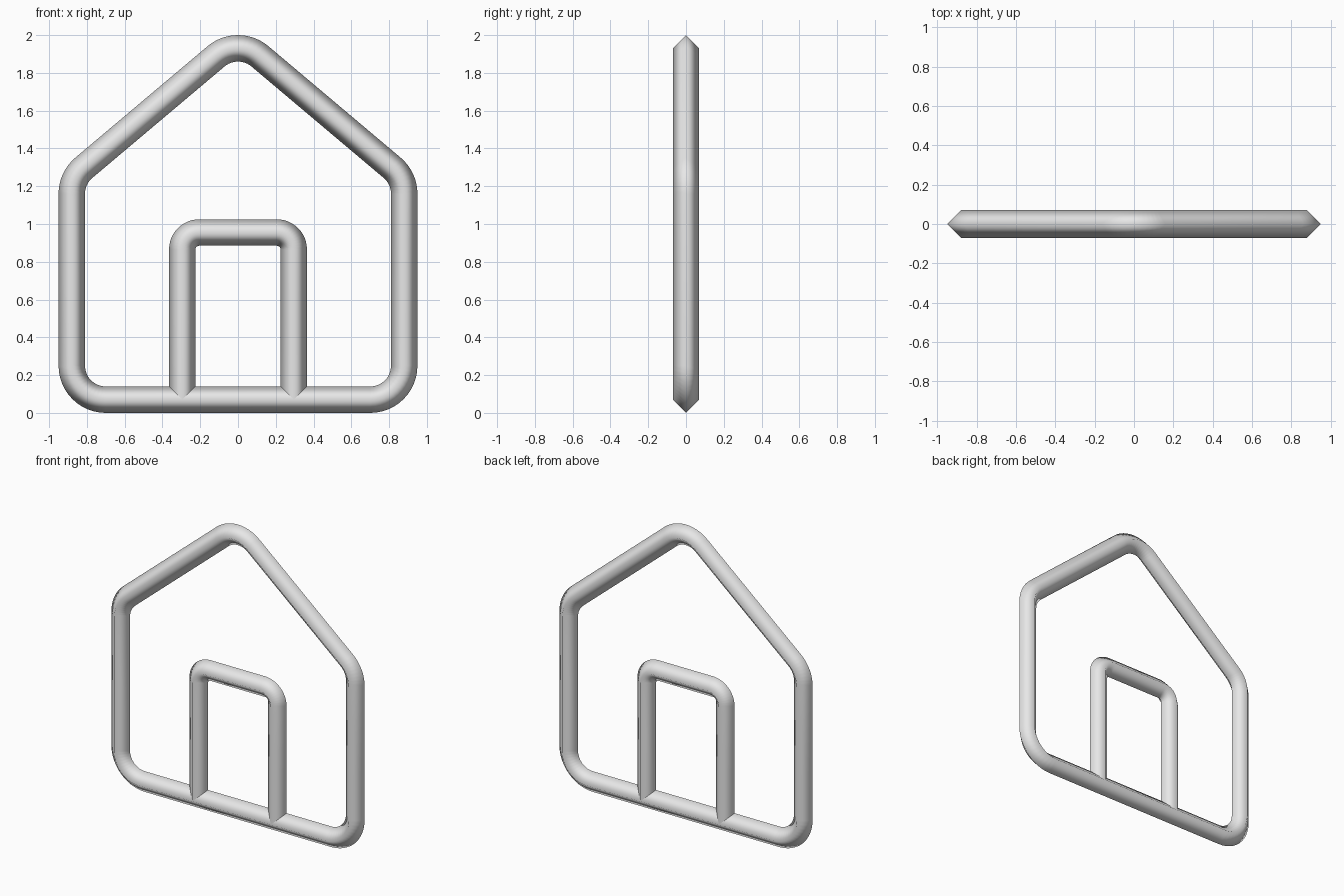
import bpy, bmesh, math

if "Cube" in bpy.data.objects:
    bpy.data.objects.remove(bpy.data.objects["Cube"])

R = 0.07  # half-width of the four-sided tube

grey = bpy.data.materials.new("light_grey")
grey.diffuse_color = (0.8, 0.8, 0.8, 1)
grey.use_nodes = True
grey.node_tree.nodes["Principled BSDF"].inputs["Base Color"].default_value = grey.diffuse_color


def arc(cx, cz, r, a0, a1, n):
    """Points (x, z, outward angle) along an arc, angles in degrees."""
    out = []
    for i in range(n + 1):
        a = math.radians(a0 + (a1 - a0) * i / n)
        out.append((cx + r * math.cos(a), cz + r * math.sin(a), a))
    return out


def tube(name, path, closed):
    """Sweep a diamond section along a path in the xz plane, smooth shaded."""
    bm = bmesh.new()
    rings = []
    for x, z, a in path:
        c, s = math.cos(a) * R, math.sin(a) * R
        rings.append([bm.verts.new(p) for p in (
            (x + c, 0, z + s), (x, -R, z), (x - c, 0, z - s), (x, R, z))])
    pairs = list(zip(rings, rings[1:]))
    if closed:
        pairs.append((rings[-1], rings[0]))
    for p, q in pairs:
        for k in range(4):
            f = bm.faces.new((p[k], p[(k + 1) % 4], q[(k + 1) % 4], q[k]))
            f.smooth = True
    if not closed:
        bm.faces.new(rings[0])
        bm.faces.new(rings[-1][::-1])
    bmesh.ops.recalc_face_normals(bm, faces=bm.faces)
    me = bpy.data.meshes.new(name)
    bm.to_mesh(me)
    bm.free()
    me.materials.append(grey)
    ob = bpy.data.objects.new(name, me)
    bpy.context.collection.objects.link(ob)
    return ob


# House outline: five rounded corners joined by straight runs
W, LOW, EAVE, APEX, CR = 0.70, 0.25, 1.16, 1.75, 0.18
pitch = math.degrees(math.atan2(APEX - EAVE, W))
roof = 90 - pitch
outline = (arc(W, LOW, CR, -90, 0, 12)
           + arc(W, EAVE, CR, 0, roof, 8)
           + arc(0, APEX, CR, roof, 180 - roof, 12)
           + arc(-W, EAVE, CR, 180 - roof, 180, 8)
           + arc(-W, LOW, CR, 180, 270, 12))
tube("house_outline", outline, True)

# Door frame: an arch whose feet sink into the bottom rail
DW, DTOP, DR = 0.205, 0.865, 0.09
door = ([(DW + DR, 0.07, 0)]
        + arc(DW, DTOP, DR, 0, 90, 12)
        + arc(-DW, DTOP, DR, 90, 180, 12)
        + [(-DW - DR, 0.07, math.pi)])
tube("door_frame", door, False)
